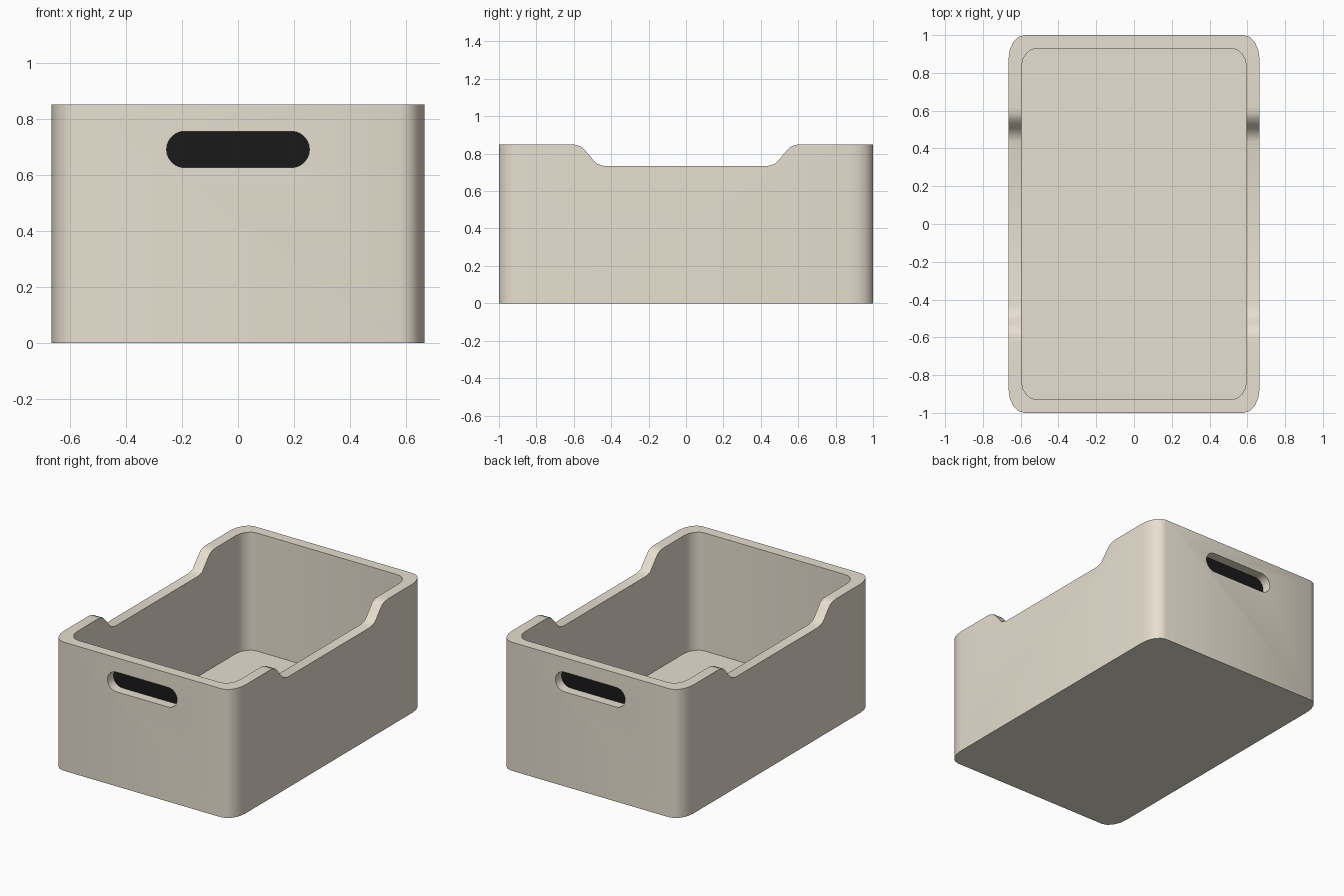
import bpy, bmesh, math
from mathutils import Vector

if "Cube" in bpy.data.objects:
    bpy.data.objects.remove(bpy.data.objects["Cube"])


def material(name, rgb):
    m = bpy.data.materials.new(name)
    m.diffuse_color = (*rgb, 1)
    m.use_nodes = True
    m.node_tree.nodes["Principled BSDF"].inputs["Base Color"].default_value = m.diffuse_color
    return m


def rounded_rect(hx, hy, rx, ry, steps=4):
    # outline with elliptical corners, counter-clockwise
    pts = []
    for q, (sx, sy) in enumerate([(1, 1), (-1, 1), (-1, -1), (1, -1)]):
        for i in range(steps + 1):
            a = math.pi / 2 * (q + i / steps)
            pts.append((sx * (hx - rx) + rx * math.cos(a),
                        sy * (hy - ry) + ry * math.sin(a)))
    return pts


def prism(name, pts, place, start, end, mat):
    # extrude a 2D outline between two depths; place maps (u, v, depth) to 3D
    bm = bmesh.new()
    face = bm.faces.new([bm.verts.new(place(u, v, start)) for u, v in pts])
    ext = bmesh.ops.extrude_face_region(bm, geom=[face])
    move = Vector(place(0, 0, end)) - Vector(place(0, 0, start))
    bmesh.ops.translate(bm, vec=move,
                        verts=[g for g in ext["geom"] if isinstance(g, bmesh.types.BMVert)])
    bmesh.ops.recalc_face_normals(bm, faces=bm.faces)
    mesh = bpy.data.meshes.new(name)
    bm.to_mesh(mesh)
    bm.free()
    mesh.materials.append(mat)
    ob = bpy.data.objects.new(name, mesh)
    bpy.context.collection.objects.link(ob)
    return ob


def select(ob):
    bpy.ops.object.select_all(action='DESELECT')
    ob.select_set(True)
    bpy.context.view_layer.objects.active = ob


def cut(target, cutter):
    select(target)
    mod = target.modifiers.new("cut", 'BOOLEAN')
    mod.operation = 'DIFFERENCE'
    mod.solver = 'EXACT'
    mod.object = cutter
    bpy.ops.object.modifier_apply(modifier=mod.name)
    bpy.data.objects.remove(cutter)


def along_z(u, v, d): return (u, v, d)
def along_x(u, v, d): return (d, u, v)
def along_y(u, v, d): return (u, d, v + 0.69)


tan = material("tan", (0.80, 0.74, 0.63))
black = material("black", (0.01, 0.01, 0.01))

# Box shell
box = prism("box", rounded_rect(0.665, 1.0, 0.085, 0.13), along_z, 0, 0.85, tan)
cut(box, prism("cavity", rounded_rect(0.595, 0.93, 0.08, 0.10), along_z, 0.07, 1.0, tan))

# Dipped rims on the long sides
half = [(0.433, 0.733), (0.476, 0.745), (0.505, 0.777), (0.53, 0.807),
        (0.556, 0.835), (0.585, 0.847), (0.62, 0.85), (0.62, 1.0)]
dip = half + [(-y, z) for y, z in reversed(half)]
cut(box, prism("dip", dip, along_x, -0.8, 0.8, tan))

# Handle recesses with dark backs at both ends
slot = rounded_rect(0.255, 0.065, 0.065, 0.065, 6)
for side, label in ((-1, "front"), (1, "back")):
    cut(box, prism("slot", slot, along_y, side * 0.934, side * 1.1, tan))
    prism(label + "_handle_backing", slot, along_y, side * 0.932, side * 0.936, black)

select(box)
bpy.ops.object.shade_smooth_by_angle(angle=math.radians(35))
